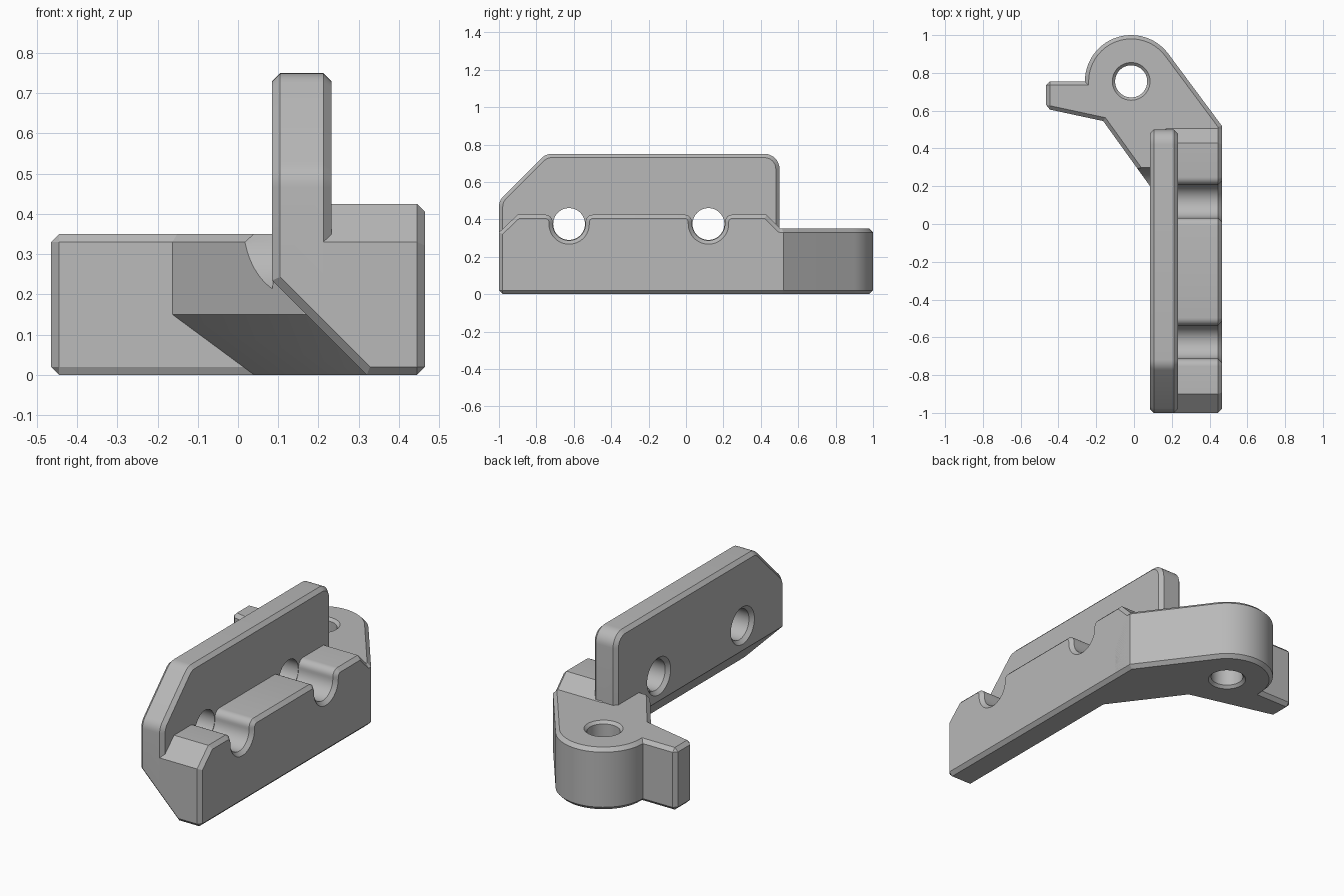
import bpy, bmesh
from math import radians, cos, sin, pi
from mathutils import Vector, Matrix

if "Cube" in bpy.data.objects:
    bpy.data.objects.remove(bpy.data.objects["Cube"])

CHAMFER = 0.02
HOLE_Y, HOLE_Z, HOLE_R = (-0.625, 0.12), 0.375, 0.085
PIVOT = (-0.015, 0.755)

grey = bpy.data.materials.new("plain grey")
grey.use_nodes = True
grey.diffuse_color = (0.48, 0.48, 0.48, 1)
grey.node_tree.nodes["Principled BSDF"].inputs["Base Color"].default_value = grey.diffuse_color


def arc(center, radius, start, end, steps):
    """Points on an arc, angles in degrees."""
    angles = [radians(start + (end - start) * i / steps) for i in range(steps + 1)]
    return [(center[0] + radius * cos(a), center[1] + radius * sin(a)) for a in angles]


def loft(rings):
    """Closed solid through rings of equal point count."""
    bm = bmesh.new()
    loops = [[bm.verts.new(p) for p in ring] for ring in rings]
    n = len(loops[0])
    for a, b in zip(loops, loops[1:]):
        for i in range(n):
            j = (i + 1) % n
            bm.faces.new((a[i], a[j], b[j], b[i]))
    bm.faces.new(loops[0])
    bm.faces.new(loops[-1])
    bmesh.ops.recalc_face_normals(bm, faces=bm.faces)
    return bm


def chamfer(bm):
    """Chamfer the strong outer edges."""
    bm.normal_update()
    edges = [e for e in bm.edges if e.is_manifold and e.is_convex
             and e.calc_face_angle(0) > radians(50)]
    bmesh.ops.bevel(bm, geom=edges, offset=CHAMFER, offset_type='OFFSET',
                    segments=1, profile=0.5, affect='EDGES', clamp_overlap=False)


def undercut(bm):
    """Slice away the lower left corner at 45 degrees."""
    cut = bmesh.ops.bisect_plane(bm, geom=bm.verts[:] + bm.edges[:] + bm.faces[:],
                                 plane_co=(0.32, 0, 0), plane_no=Vector((-1, 0, -1)).normalized(),
                                 clear_outer=True)
    edges = [g for g in cut["geom_cut"] if isinstance(g, bmesh.types.BMEdge)]
    bmesh.ops.holes_fill(bm, edges=edges, sides=0)
    bmesh.ops.recalc_face_normals(bm, faces=bm.faces)


def to_object(name, bm):
    mesh = bpy.data.meshes.new(name)
    bm.to_mesh(mesh)
    bm.free()
    mesh.materials.append(grey)
    obj = bpy.data.objects.new(name, mesh)
    bpy.context.collection.objects.link(obj)
    return obj


def lathe_cutter(center, stations, along_x):
    """Round cutter from (distance, radius) stations along x or z."""
    bm = loft([[(x, y, t) for x, y in arc((0, 0), r, 0, 352.5, 47)] for t, r in stations])
    turn = Matrix.Rotation(pi / 2, 4, 'Y') if along_x else Matrix.Identity(4)
    bm.transform(Matrix.Translation(center) @ turn)
    cutter = to_object("cutter", bm)
    cutter.hide_render = True
    return cutter


def subtract(obj, cutters):
    bpy.context.view_layer.objects.active = obj
    for cutter in cutters:
        mod = obj.modifiers.new("hole", 'BOOLEAN')
        mod.operation, mod.solver, mod.object = 'DIFFERENCE', 'EXACT', cutter
        bpy.ops.object.modifier_apply(modifier=mod.name)
        bpy.data.objects.remove(cutter)


def side_solid(profile, x0, x1):
    bm = loft([[(x, y, z) for y, z in profile] for x in (x0, x1)])
    undercut(bm)
    chamfer(bm)
    return bm


# Upright plate with rounded upper corners and two countersunk holes
plate_profile = ([(-1, 0)] + arc((-0.92, 0.467), 0.08, 180, 135, 5)
                 + arc((-0.717, 0.67), 0.08, 135, 90, 5)
                 + arc((0.42, 0.67), 0.08, 90, 0, 8) + [(0.5, 0)])
plate = to_object("upright_plate", side_solid(plate_profile, 0.085, 0.232))
subtract(plate, [lathe_cutter((0, y, HOLE_Z), [(0.065, 0.125), (0.105, HOLE_R), (0.3, HOLE_R)], True)
                 for y in HOLE_Y])

# Lower block with a round-lipped scoop in line with each hole
block_profile = [(-1, 0), (-1, 0.33), (-0.9, 0.425)]
r, lip = HOLE_R + 0.003, 0.04
for y in HOLE_Y:
    lip_z = 0.425 - lip
    block_profile += arc((y - r - lip, lip_z), lip, 90, 0, 6)
    block_profile += arc((y, HOLE_Z), r, 180, 360, 18)
    block_profile += arc((y + r + lip, lip_z), lip, 180, 90, 6)
block_profile += [(0.43, 0.425), (0.505, 0.35), (0.52, 0.345), (0.52, 0)]
block = to_object("lower_block", side_solid(block_profile, 0.15, 0.465))

# Pivot arm with a side tab, its inner wall sloping in towards the base
outline = ([(0.35, 0.075), (0.465, 0.4), (0.465, 0.52)]
           + arc(PIVOT, 0.245, 36.6, 180, 28)
           + [(-0.465, 0.755), (-0.465, 0.61)])
upper = outline + [(-0.163, 0.545), (0.175, 0.075)]
base = outline + [(0.04, 0.502), (0.325, 0.1)]
arm_mesh = loft([[(x, y, z) for x, y in ring]
                 for ring, z in ((base, 0), (upper, 0.15), (upper, 0.35))])
chamfer(arm_mesh)
arm = to_object("pivot_arm", arm_mesh)
pivot_hole = lathe_cutter((*PIVOT, 0), [(-0.02, 0.12), (0.015, HOLE_R),
                                        (0.335, HOLE_R), (0.37, 0.12)], False)
screw_clearance = lathe_cutter((0, HOLE_Y[1], HOLE_Z), [(-0.3, 0.18), (0.086, 0.18),
                                                        (0.09, 0.09), (0.6, 0.09)], True)
subtract(arm, [pivot_hole, screw_clearance])

# Smooth the rounded areas and keep the chamfers crisp
for part in (plate, block, arm):
    bpy.ops.object.select_all(action='DESELECT')
    part.select_set(True)
    bpy.context.view_layer.objects.active = part
    bpy.ops.object.shade_smooth_by_angle(angle=radians(25))
